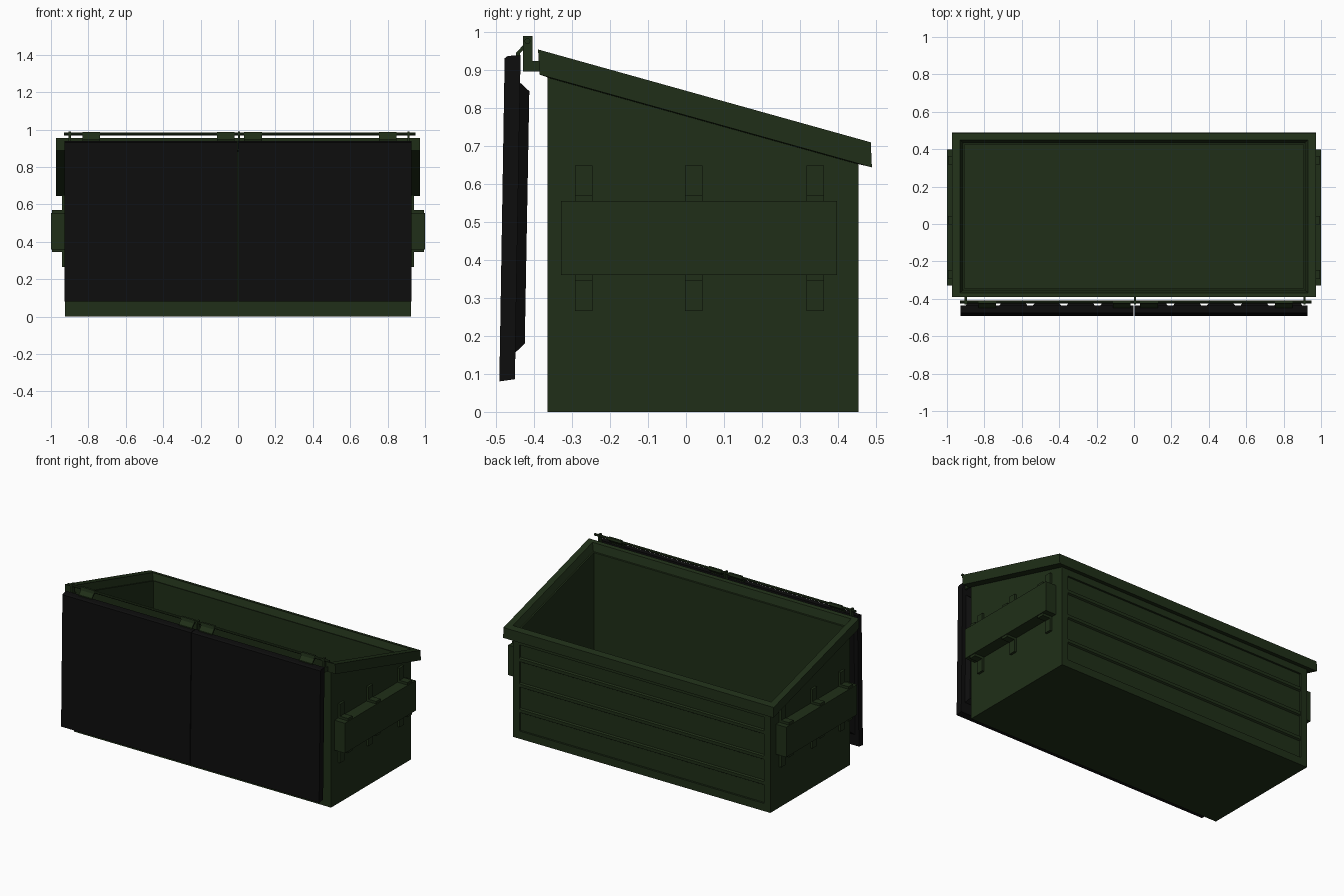
import bpy, bmesh, math
from mathutils import Vector

if "Cube" in bpy.data.objects:
    bpy.data.objects.remove(bpy.data.objects["Cube"])


def material(name, rgb):
    m = bpy.data.materials.new(name)
    m.diffuse_color = (*rgb, 1)
    m.use_nodes = True
    m.node_tree.nodes["Principled BSDF"].inputs["Base Color"].default_value = m.diffuse_color
    return m


GREEN = material("dark_green_paint", (0.014, 0.028, 0.009))
BLACK = material("black_plastic", (0.004, 0.004, 0.004))


def finish(bm, name, mat):
    bmesh.ops.recalc_face_normals(bm, faces=bm.faces)
    me = bpy.data.meshes.new(name)
    bm.to_mesh(me)
    bm.free()
    ob = bpy.data.objects.new(name, me)
    bpy.context.collection.objects.link(ob)
    me.materials.append(mat)
    return ob


def loft(name, loops, mat, closed=False):
    """Skin a list of equal point loops; cap the ends or join last to first."""
    bm = bmesh.new()
    rings = [[bm.verts.new(p) for p in loop] for loop in loops]
    pairs = list(zip(rings, rings[1:])) + ([(rings[-1], rings[0])] if closed else [])
    n = len(rings[0])
    for a, b in pairs:
        for i in range(n):
            j = (i + 1) % n
            bm.faces.new((a[i], a[j], b[j], b[i]))
    if not closed:
        bm.faces.new(rings[0])
        bm.faces.new(rings[-1])
    return finish(bm, name, mat)


def box(name, x, y, z, mat=GREEN):
    rect = lambda h: [(x[0], y[0], h), (x[1], y[0], h), (x[1], y[1], h), (x[0], y[1], h)]
    return loft(name, [rect(z[0]), rect(z[1])], mat)


def extrude_x(name, profile, x0, x1, mat):
    return loft(name, [[(x, y, z) for y, z in profile] for x in (x0, x1)], mat)


def top_z(y):
    return 0.955 - 0.279 * (y + 0.39)


def ring(hx, y0, y1, zf):
    return [(x, y, zf(y)) for x, y in ((-hx, y0), (hx, y0), (hx, y1), (-hx, y1))]


# Open bin with sloping top
below = lambda d: (lambda y: top_z(y) - d)
loft("bin_body", [ring(0.925, -0.365, 0.443, lambda y: 0),
                  ring(0.925, -0.365, 0.443, below(0.045)),
                  ring(0.905, -0.345, 0.425, below(0.045)),
                  ring(0.905, -0.345, 0.425, lambda y: 0.02)], GREEN)

# Sloping rim with bevelled inner edge
loft("rim", [ring(0.905, -0.345, 0.425, below(0.068)),
             ring(0.93, -0.368, 0.45, below(0)),
             ring(0.972, -0.39, 0.487, below(0)),
             ring(0.972, -0.386, 0.49, below(0.065))], GREEN, closed=True)

# Raised frame and ribs on the back wall
yb = (0.44, 0.455)
for s, side in ((-1, "left"), (1, "right")):
    box("back_post_" + side, sorted((s * 0.88, s * 0.925)), yb, (0, 0.67))
box("back_rail_bottom", (-0.88, 0.88), yb, (0, 0.05))
box("back_rail_top", (-0.88, 0.88), yb, (0.61, 0.67))
for i in range(3):
    z = 0.18 + i * 0.165
    extrude_x(f"back_rib_{i}", [(0.44, z - 0.018), (0.453, z - 0.01),
                                (0.453, z + 0.01), (0.44, z + 0.018)], -0.88, 0.88, GREEN)

# Fork sleeves with angle brackets above and below
for s, side in ((-1, "left"), (1, "right")):
    box("fork_sleeve_" + side, sorted((s * 0.92, s)), (-0.33, 0.398), (0.36, 0.555))
    for i, y in enumerate((-0.27, 0.02, 0.341)):
        for d, level in ((1, "upper"), (-1, "lower")):
            zm = 0.4575
            prof = [(0.92, 0.0975), (0.995, 0.0975), (0.995, 0.113),
                    (0.94, 0.113), (0.94, 0.192), (0.92, 0.192)]
            loft(f"bracket_{level}_{side}_{i}",
                 [[(s * px, yy, zm + d * pz) for px, pz in prof]
                  for yy in (y - 0.023, y + 0.023)], GREEN)

# Two lids hanging open over the front, with raised panels facing the bin
for s, side in ((-1, "left"), (1, "right")):
    extrude_x("lid_" + side, [(-0.478, 0.932), (-0.470, 0.938), (-0.436, 0.94),
                              (-0.451, 0.086), (-0.492, 0.08)],
              s * 0.002, s * 0.928, BLACK)
    for i in range(5):
        x = s * (0.105 + i * 0.18)

        def panel(h, y_top, y_bot, z_top, z_bot):
            return [(x - h, y_bot, z_bot), (x + h, y_bot, z_bot),
                    (x + h, y_top, z_top), (x - h, y_top, z_top)]
        loft(f"lid_panel_{side}_{i}", [panel(0.078, -0.440, -0.453, 0.87, 0.153),
                                       panel(0.058, -0.413, -0.425, 0.845, 0.18)], BLACK)

# Hinge rod
RY, RZ = -0.418, 0.977
loft("hinge_rod", [[(x, RY + 0.008 * math.cos(a), RZ + 0.008 * math.sin(a))
                    for a in (k * math.pi / 4 for k in range(8))]
                   for x in (-0.93, 0.95)], GREEN)

# Rod support plates fixed to the rim
for i, x in enumerate((-0.9, 0.005, 0.912)):
    extrude_x(f"rod_support_{i}", [(-0.43, 0.897), (-0.38, 0.897), (-0.38, 0.924),
                                   (-0.405, 0.924), (-0.405, 0.99), (-0.43, 0.99)],
              x - 0.006, x + 0.006, GREEN)

# Hinge straps joining the lids to the rod
for i, x in enumerate((-0.785, -0.065, 0.08, 0.80)):
    extrude_x(f"hinge_strap_{i}", [(-0.448, 0.93), (-0.438, 0.93), (-0.438, 0.945),
                                   (-0.408, 0.972), (-0.41, 0.988), (-0.424, 0.988),
                                   (-0.428, 0.968), (-0.448, 0.946)],
              x - 0.047, x + 0.047, GREEN)
